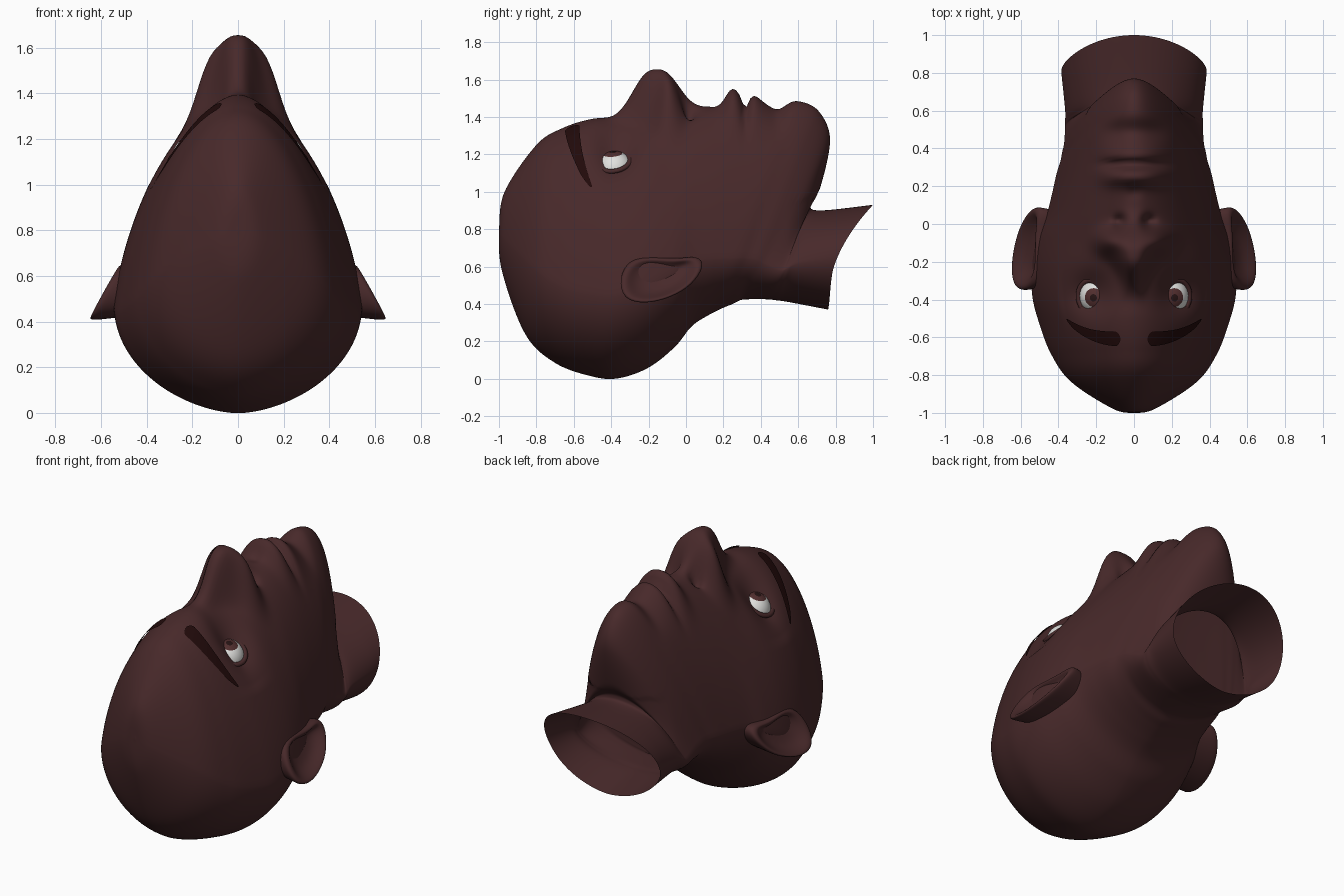
import bpy, bmesh, math
from mathutils import Vector
from mathutils.bvhtree import BVHTree

if "Cube" in bpy.data.objects:
    bpy.data.objects.remove(bpy.data.objects["Cube"])


def material(name, r, g, b):
    m = bpy.data.materials.new(name)
    m.diffuse_color = (r, g, b, 1)
    m.use_nodes = True
    m.node_tree.nodes["Principled BSDF"].inputs["Base Color"].default_value = m.diffuse_color
    return m


SKIN = material("skin", .064, .022, .023)
BROW = material("brow hair", .015, .003, .003)
WHITE = material("eye white", .75, .75, .73)
IRIS = material("iris brown", .085, .028, .028)
PUPIL = material("pupil dark", .02, .007, .007)


def finish(name, bm, mats):
    bmesh.ops.recalc_face_normals(bm, faces=bm.faces)
    for f in bm.faces:
        f.smooth = True
    me = bpy.data.meshes.new(name)
    bm.to_mesh(me)
    bm.free()
    ob = bpy.data.objects.new(name, me)
    for m in mats:
        me.materials.append(m)
    bpy.context.collection.objects.link(ob)
    return ob


def spline(pts, t):
    """Catmull-Rom through a list of equal-length tuples, t in 0..1."""
    n = len(pts) - 1
    t = min(max(t, 0), 1) * n
    i = min(int(t), n - 1)
    f = t - i
    a, b, c, d = (pts[min(max(k, 0), n)] for k in (i - 1, i, i + 1, i + 2))
    return [0.5 * (2 * q + (r - p) * f + (2 * p - 5 * q + 4 * r - s) * f * f
                   + (3 * q - p - 3 * r + s) * f ** 3) for p, q, r, s in zip(a, b, c, d)]


def skin_rings(bm, rings, closed=True):
    rows = [[bm.verts.new(p) for p in r] for r in rings]
    n = len(rows[0])
    for a, b in zip(rows, rows[1:]):
        for k in range(n if closed else n - 1):
            j = (k + 1) % n
            bm.faces.new((a[k], a[j], b[j], b[k]))
    return rows


# Face-side profile (y, z): crown, forehead, mouth, chin, throat
FRONT = [(-1, .8), (-.97, 1), (-.8, 1.25), (-.66, 1.34), (-.5, 1.39), (-.38, 1.39),
         (-.25, 1.385), (-.1, 1.39), (.06, 1.44), (.25, 1.475), (.47, 1.48), (.6, 1.485),
         (.71, 1.43), (.77, 1.28), (.72, 1.03), (.665, .93), (.72, .9), (1, .93)]
# Matching back profile (y, z): crown, back of head, nape
BACK = [(-1, .8), (-.985, .58), (-.86, .24), (-.7, .085), (-.5, .012), (-.36, .003),
        (-.2, .06), (-.06, .17), (.03, .28), (.12, .34), (.2, .38), (.25, .4),
        (.29, .42), (.33, .425), (.43, .425), (.48, .42), (.55, .41), (.76, .37)]
# Half width of each ring
WIDTH = [(w,) for w in (0, .11, .33, .44, .51, .54, .54, .51, .465, .435, .41, .39,
                        .38, .37, .365, .365, .365, .385)]
# Section shape from crown to neck: widest height, taper, bluntness
SECTION = [(.45, .1, 2), (.33, .19, 1.95), (.33, .23, 2), (.24, .44, 2.6), (.24, .54, 2.9), (.5, 0, 2)]


def bell(d, r, p=2):
    return math.exp(-abs(d / r) ** p)


def spot(x, y, cx, cy, r):
    return bell(math.hypot(abs(x) - cx, y - cy), r)


def features(x, y):
    """Height added on the face: nose, nostrils, lips, eye sockets."""
    dz = .27 * bell(y + .16, .155, 2.5) * bell(x, .05 + .085 * bell(y + .09, .14), 3)
    dz += .11 * spot(x, y, .145, -.09, .065) - .08 * spot(x, y, .075, .01, .035)
    dz += bell(x, .17, 4) * (.075 * bell(y - .25, .05) - .055 * bell(y - .318, .022)
                             + .035 * bell(y - .36, .045) - .04 * bell(y - .49, .06))
    return dz - .015 * spot(x, y, 0, .17, .035) - .1 * spot(x, y, .225, -.37, .115)


# Head and neck: one fan of tilted rings, open at the neck
COLS, ROWS = 160, 204
rings = []
for i in range(ROWS + 1):
    t = i / ROWS
    (ty, tz), (by, bz), (W,), (sm, taper, p) = (spline(c, t) for c in (FRONT, BACK, WIDTH, SECTION))
    ring = []
    for k in range(COLS):
        th = 2 * math.pi * k / COLS
        c, u = math.cos(th), min(1, abs(math.cos(th)))
        if c > 0:
            s, f = sm + (1 - sm) * u, (1 - taper * u) * (1 - u ** p) ** .5
        else:
            s, f = sm - sm * u, (1 - u * u) ** .58
        x = math.copysign(W * f, math.sin(th))
        y, z = by + (ty - by) * s, bz + (tz - bz) * s
        if c > .2 and z > 1 and t < .74:
            z += features(x, y) * min(1, (c - .2) / .3)
        if z < .96 and y > .55:
            y -= .07 * (x / .385) ** 2 * min(1, (y - .55) / .3)
        ring.append((x, y, z))
    rings.append(ring)
bm = bmesh.new()
skin_rings(bm, rings)
bmesh.ops.remove_doubles(bm, verts=bm.verts, dist=.0004)
bmesh.ops.recalc_face_normals(bm, faces=bm.faces)
tree = BVHTree.FromBMesh(bm)
finish("head_and_neck", bm, [SKIN])


def on_face(x, y, lift=0):
    loc, nor, _, _ = tree.ray_cast(Vector((x, y, 3)), Vector((0, 0, -1)))
    if nor.z < 0:
        nor = -nor
    return loc + nor * lift, nor


# Ear outline (y, z); the ear leans outward toward its lower rim
EAR = [(.11, .61), (.07, .665), (-.05, .64), (-.2, .66), (-.31, .64),
       (-.365, .54), (-.345, .42), (-.22, .395), (-.08, .43), (.04, .5)]
LAYERS = [(.85, -.16), (.96, -.05), (1, 0), (.84, .012), (.68, -.02), (.4, -.045)]

for side, label in ((1, "right"), (-1, "left")):
    # Ear: folded rim with a hollow bowl, each layer scaled and shifted
    bm = bmesh.new()
    mid = Vector((.56, -.13, .53))
    layers = []
    for k, dx in LAYERS:
        ring = []
        for y, z in EAR:
            v = mid + (Vector((.5 + .55 * (.66 - z) - .04 * y, y, z)) - mid) * k
            ring.append((side * (v.x + dx), v.y, v.z))
        layers.append(ring)
    bm.faces.new(skin_rings(bm, layers)[-1])
    sub = finish("ear_" + label, bm, [SKIN]).modifiers.new("smooth", 'SUBSURF')
    sub.levels = sub.render_levels = 2

    # Eyeball with iris and pupil picked by direction
    loc, _ = on_face(side * .222, -.388)
    nor = Vector((side * .6, -.12, .8)).normalized()
    centre = loc - nor * .058
    look = (Vector((side * .207, -.388, loc.z + .02)) - centre).normalized()
    bm = bmesh.new()
    bmesh.ops.create_uvsphere(bm, u_segments=64, v_segments=48, radius=.1)
    bmesh.ops.rotate(bm, verts=bm.verts, matrix=look.to_track_quat('Z', 'Y').to_matrix())
    for f in bm.faces:
        a = f.calc_center_median().angle(look)
        f.material_index = 2 if a < .22 else 1 if a < .52 else 0
    bmesh.ops.translate(bm, verts=bm.verts, vec=centre)
    finish("eye_" + label, bm, [WHITE, IRIS, PUPIL])

    # Eyelid rim around the opening
    bm = bmesh.new()
    rot = nor.to_track_quat('Z', 'Y').to_matrix()
    lid = []
    for i in range(33):
        a = math.tau * i / 32
        lid.append([])
        for j in range(10):
            b = math.tau * j / 10
            r = .091 + .014 * math.cos(b)
            lid[-1].append(loc + rot @ Vector((r * math.cos(a), r * math.sin(a), .012 * math.sin(b))))
    skin_rings(bm, lid)
    bmesh.ops.remove_doubles(bm, verts=bm.verts, dist=.0001)
    finish("eyelid_" + label, bm, [SKIN])

    # Eyebrow: thin arched strip laid on the forehead
    bm = bmesh.new()
    strip = []
    for i in range(41):
        t = i / 40
        x, y = .07 + .275 * t, -.606 + .09 * t ** 2.5
        h = .04 * (1 - .35 * t) * min(1, .2 + math.sqrt(8 * t), .2 + math.sqrt(12 * (1 - t)))
        strip.append([on_face(side * (x + t * h * j / 6), y + h * j / 4, .007)[0] for j in range(-4, 5)])
    skin_rings(bm, strip, closed=False)
    finish("eyebrow_" + label, bm, [BROW])
